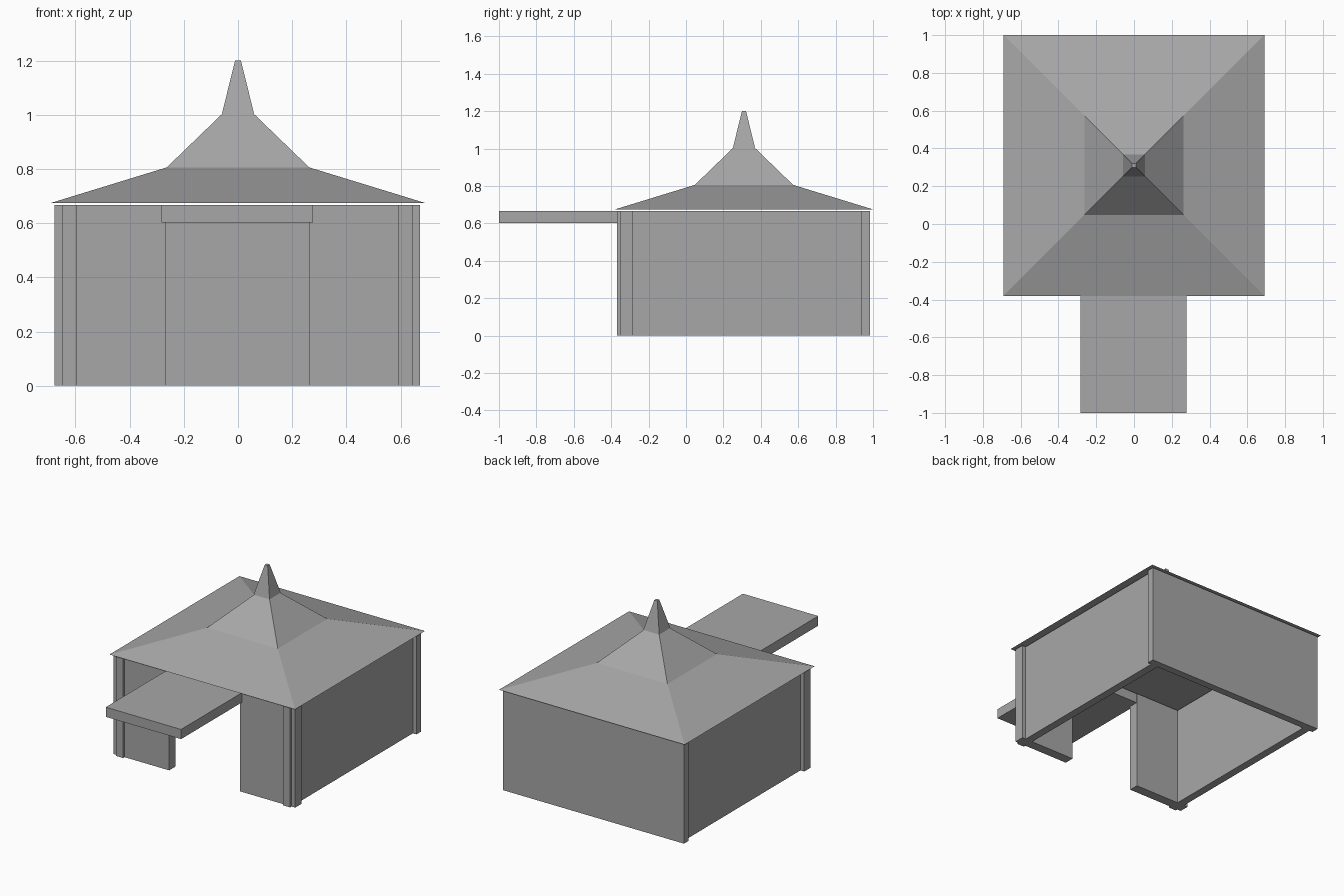
import bpy
import bmesh

cube = bpy.data.objects.get("Cube")
if cube:
    bpy.data.objects.remove(cube, do_unlink=True)

grey = bpy.data.materials.new("plain grey")
grey.use_nodes = True
grey.diffuse_color = (0.39, 0.39, 0.39, 1)
grey.node_tree.nodes["Principled BSDF"].inputs["Base Color"].default_value = grey.diffuse_color

ROOF_Y = 0.31     # centre of the roof
WALL_TOP = 0.667


def add_object(name, bm):
    bmesh.ops.recalc_face_normals(bm, faces=bm.faces[:])
    mesh = bpy.data.meshes.new(name)
    bm.to_mesh(mesh)
    bm.free()
    mesh.materials.append(grey)
    obj = bpy.data.objects.new(name, mesh)
    bpy.context.collection.objects.link(obj)


def box(name, x, y, z):
    """Box between the given (low, high) limits on each axis."""
    bm = bmesh.new()
    bmesh.ops.create_cube(bm, size=1)
    for v in bm.verts:
        v.co = [lim[0] if c < 0 else lim[1] for c, lim in zip(v.co, (x, y, z))]
    add_object(name, bm)


def square_loft(name, profile):
    """Stack square rings of (half width, height) and close both ends."""
    bm = bmesh.new()
    rings = []
    for r, z in profile:
        corners = [(-r, -r), (r, -r), (r, r), (-r, r)]
        rings.append([bm.verts.new((x, y + ROOF_Y, z)) for x, y in corners])
    for low, high in zip(rings, rings[1:]):
        for i in range(4):
            j = (i + 1) % 4
            bm.faces.new((low[i], low[j], high[j], high[i]))
    bm.faces.new(rings[0][::-1])
    bm.faces.new(rings[-1])
    add_object(name, bm)


# Wall slabs that cross past each other at the corners
height = (0, WALL_TOP)
box("back_wall", (-0.675, 0.672), (0.935, 0.985), height)
box("right_wall", (-0.65, -0.597), (-0.368, 0.985), height)
box("left_wall", (0.592, 0.645), (-0.368, 0.985), height)

# Front wall pieces either side of the open doorway
box("front_wall_right", (-0.678, -0.265), (-0.353, -0.287), height)
box("front_wall_left", (0.262, 0.672), (-0.353, -0.287), height)

# Flat canopy spanning the doorway
box("entrance_canopy", (-0.283, 0.277), (-1.0, -0.29), (0.602, WALL_TOP))

# Three-stage roof floating just above the walls
square_loft("roof", [(0.69, 0.675), (0.263, 0.806), (0.057, 1.005)])
square_loft("spire", [(0.059, 1.005), (0.011, 1.2)])
